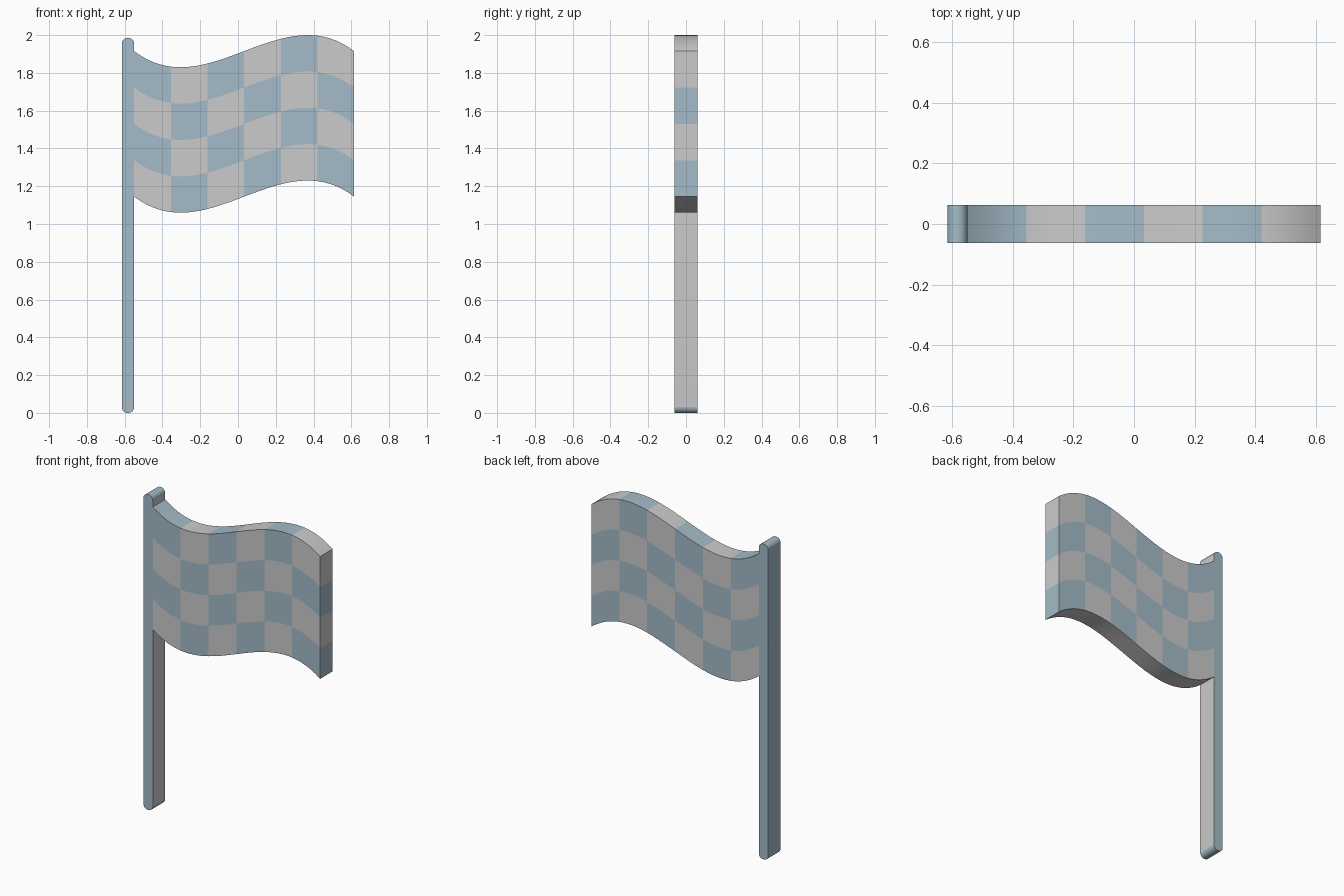
import bpy, bmesh
from math import sin, cos, pi

if "Cube" in bpy.data.objects:
    bpy.data.objects.remove(bpy.data.objects["Cube"])

D = 0.062                                  # half depth in y
X0, X1 = -0.55, 0.615                      # flag ends
COLS, ROWS, SEG = 6, 4, 6
ROW_H = 0.1925

blue = bpy.data.materials.new("slate_blue")
blue.diffuse_color = (0.37, 0.50, 0.58, 1)
blue.use_nodes = True
blue.node_tree.nodes["Principled BSDF"].inputs["Base Color"].default_value = blue.diffuse_color
grey = bpy.data.materials.new("light_grey")
grey.diffuse_color = (0.8, 0.8, 0.8, 1)
grey.use_nodes = True
grey.node_tree.nodes["Principled BSDF"].inputs["Base Color"].default_value = grey.diffuse_color


def finish(name, bm):
    bmesh.ops.recalc_face_normals(bm, faces=bm.faces)
    me = bpy.data.meshes.new(name)
    bm.to_mesh(me)
    bm.free()
    me.materials.append(grey)
    me.materials.append(blue)
    ob = bpy.data.objects.new(name, me)
    bpy.context.collection.objects.link(ob)
    bpy.ops.object.select_all(action='DESELECT')
    ob.select_set(True)
    bpy.context.view_layer.objects.active = ob
    bpy.ops.object.shade_smooth_by_angle(angle=0.5)
    return ob


# Pole: rounded bar profile extruded through the depth
def pole():
    r, left, right, top = 0.03, -0.615, -0.55, 1.985
    corners = [(right - r, top - r, 0), (left + r, top - r, pi / 2),
               (left + r, r, pi), (right - r, r, 1.5 * pi)]
    pts = [(cx + r * cos(a + k * pi / 12), cz + r * sin(a + k * pi / 12))
           for cx, cz, a in corners for k in range(7)]
    bm = bmesh.new()
    face = bm.faces.new([bm.verts.new((x, -D, z)) for x, z in pts])
    ext = bmesh.ops.extrude_face_region(bm, geom=[face], use_keep_orig=True)
    verts = [v for v in ext["geom"] if isinstance(v, bmesh.types.BMVert)]
    bmesh.ops.translate(bm, verts=verts, vec=(0, 2 * D, 0))
    bm.normal_update()
    for f in bm.faces:
        # the long side under the flag stays grey
        long_right = all(abs(v.co.x - right) < 1e-4 for v in f.verts)
        f.material_index = 0 if long_right else 1
    finish("pole", bm)


# Waving top edge of the flag
def wave(x):
    u = (x - (X0 + X1) / 2) / ((X1 - X0) / 2)
    return 1.915 + 0.221 * u * (1 - u * u)


# Flag: waved slab with checkered cells, butting against the pole
def flag():
    bm = bmesh.new()
    n = COLS * SEG
    grid = {}
    for i in range(n + 1):
        x = X0 + (X1 - X0) * i / n
        for j in range(ROWS + 1):
            for s in (-1, 1):
                grid[i, j, s] = bm.verts.new((x, s * D, wave(x) - j * ROW_H))

    def quad(keys, is_blue):
        bm.faces.new([grid[k] for k in keys]).material_index = int(is_blue)

    for i in range(n):
        c = i // SEG
        for j in range(ROWS):
            for s in (-1, 1):
                quad([(i, j, s), (i + 1, j, s), (i + 1, j + 1, s), (i, j + 1, s)],
                     (c + j) % 2 == 0)
        # top and underside strips
        for j, is_blue in ((0, c % 2 == 0), (ROWS, False)):
            quad([(i, j, -1), (i + 1, j, -1), (i + 1, j, 1), (i, j, 1)], is_blue)
    # free end
    for j in range(ROWS):
        quad([(n, j, -1), (n, j, 1), (n, j + 1, 1), (n, j + 1, -1)], j % 2 == 1)
    finish("checkered_flag", bm)


pole()
flag()
